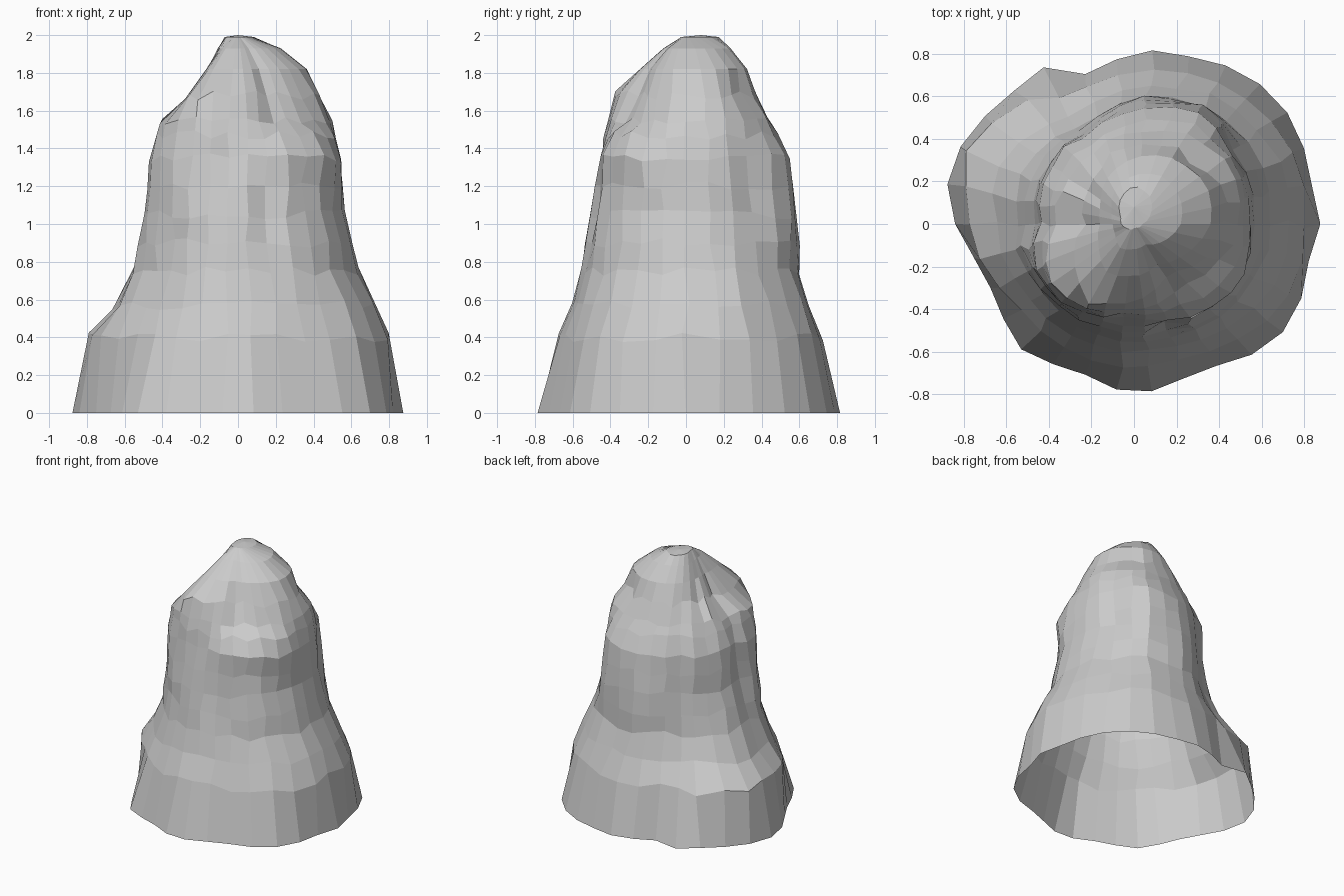
import bpy, bmesh, math, random

random.seed(11)
SEGMENTS = 30

# Foot outline: radius every 15 degrees, counter-clockwise from +x
foot = [.875, .85, .89, .89, .86, .82, .82, .72, .85, .84, .88, .91,
        .84, .75, .73, .80, .76, .74, .81, .76, .77, .84, .88, .83]

# Body rings: height, then radius every 30 degrees
rings = [
    (0.40, [.81, .81, .78, .71, .70, .87, .78, .67, .67, .68, .69, .79]),
    (0.57, [.73, .74, .71, .64, .60, .69, .65, .60, .61, .61, .63, .71]),
    (0.75, [.64, .66, .65, .59, .53, .58, .56, .55, .56, .56, .59, .62]),
    (1.05, [.57, .60, .64, .58, .49, .49, .48, .52, .52, .51, .54, .56]),
    (1.35, [.54, .57, .61, .53, .46, .46, .44, .50, .49, .46, .51, .54]),
    (1.55, [.49, .53, .50, .43, .39, .37, .37, .46, .47, .42, .38, .42]),
    (1.68, [.43, .45, .42, .37, .32, .26, .23, .31, .43, .38, .30, .36]),
    (1.82, [.36, .39, .36, .31, .25, .18, .16, .19, .26, .25, .22, .28]),
    (1.93, [.22, .25, .26, .23, .18, .12, .10, .10, .13, .12, .11, .16]),
    (1.99, [.04, .09, .15, .18, .13, .07, .06, .04, .03, .02, .02, .03]),
]

# Ledges (+) and grooves (-): angle, height, angular width, height width, depth
features = [
    (325, 1.42, 20, .10, .05), (318, 1.60, 18, .08, -.03),
    (225, 0.80, 18, .25, -.02), (135, 1.30, 15, .25, .03),
    (45, 1.68, 15, .10, -.04), (289, 1.05, 7, .25, -.045),
    (266, 1.45, 7, .30, -.035), (32, 1.12, 9, .22, -.035),
    (105, 0.50, 9, .40, -.03),
]


def sample(table, angle):
    """Radius at an angle, blended between table entries."""
    t = angle / (2 * math.pi) * len(table) % len(table)
    i = int(t)
    f = t - i
    return table[i] * (1 - f) + table[(i + 1) % len(table)] * f


def relief(angle, z):
    """Sum of the local ledges and grooves."""
    total = 0.0
    for a, h, wa, wh, depth in features:
        d = (math.degrees(angle) - a + 180) % 360 - 180
        total += depth * math.exp(-(d / wa) ** 2 - ((z - h) / wh) ** 2)
    return total


def blend(a, b):
    """Extra ring halfway between two rings."""
    return ((a[0] + b[0]) / 2, [(p + q) / 2 for p, q in zip(a[1], b[1])])


levels = [(0.0, foot)]
for k, ring in enumerate(rings):
    if k in (3, 4):
        levels.append(blend(rings[k - 1], ring))
    if k == 5:
        levels.append((1.47, [p * .45 + q * .55 for p, q in zip(rings[4][1], ring[1])]))
    levels.append(ring)

# Vertical ribs run up the whole rock; foot and top stay clean
ribs = [random.uniform(-.01, .01) for _ in range(SEGMENTS)]

bm = bmesh.new()
grid = []
for z, table in levels:
    row = []
    rough = 1.0 if 0.1 < z < 1.75 else 0.0
    for s in range(SEGMENTS):
        a = 2 * math.pi * s / SEGMENTS + random.uniform(-.03, .03) * rough
        dz = random.uniform(-.025, .025) * rough
        r = sample(table, a) + relief(a, z)
        r += (ribs[s] + random.uniform(-.006, .006)) * rough
        r -= dz * 0.3       # keep moved points on the slope
        row.append(bm.verts.new((r * math.cos(a), r * math.sin(a), z + dz)))
    grid.append(row)

# Sides, open underneath
for low, high in zip(grid, grid[1:]):
    for s in range(SEGMENTS):
        n = (s + 1) % SEGMENTS
        bm.faces.new((low[s], low[n], high[n], high[s]))

# Peak
peak = bm.verts.new((0.0, 0.08, 2.0))
for s in range(SEGMENTS):
    bm.faces.new((grid[-1][s], grid[-1][(s + 1) % SEGMENTS], peak))

mesh = bpy.data.meshes.new("rock")
bm.to_mesh(mesh)
bm.free()
rock = bpy.data.objects.new("rock", mesh)
bpy.context.collection.objects.link(rock)
